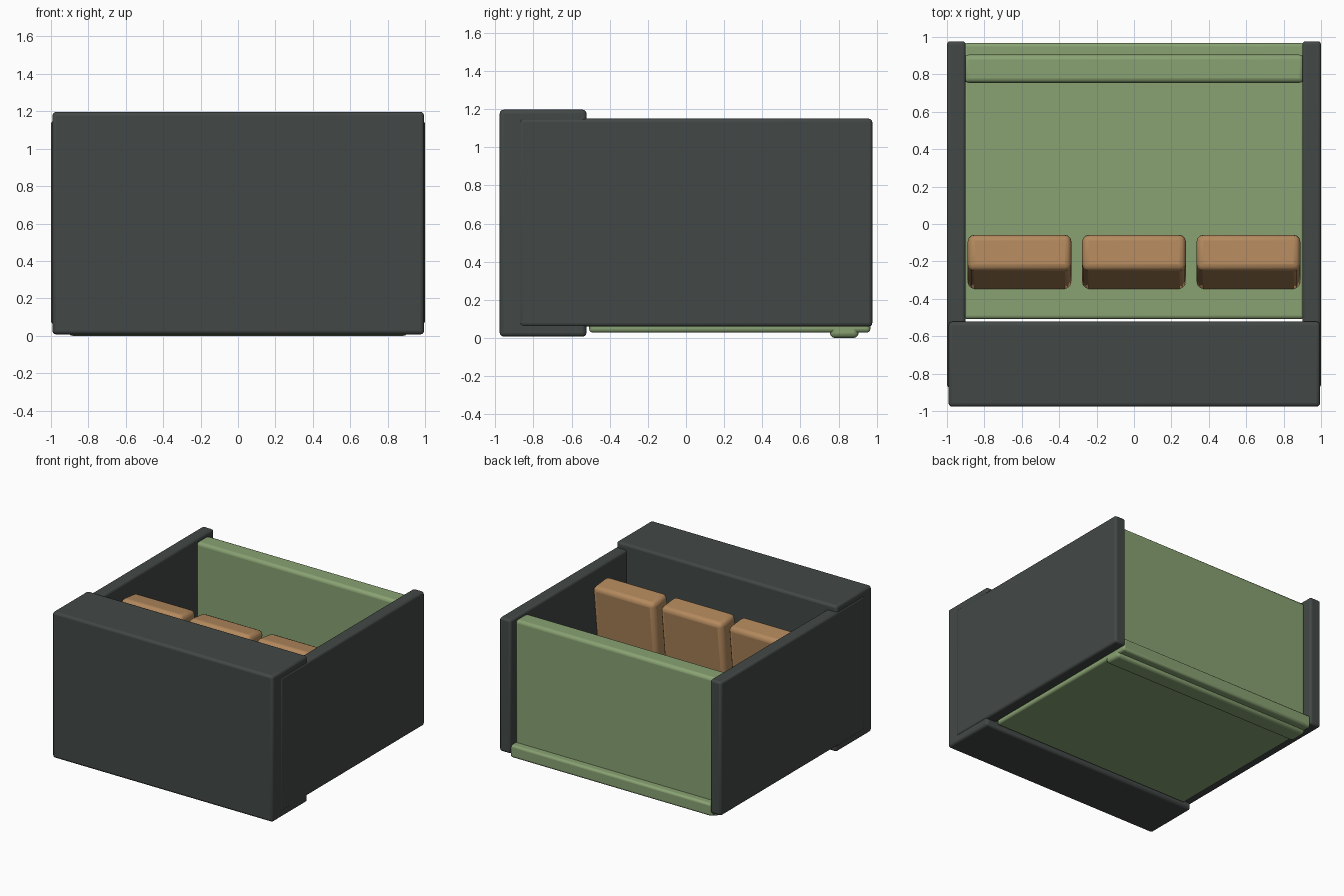
import bpy, math
from mathutils import Matrix, Vector

if "Cube" in bpy.data.objects:
    bpy.data.objects.remove(bpy.data.objects["Cube"])


def material(name, rgb):
    m = bpy.data.materials.new(name)
    m.diffuse_color = (*rgb, 1)
    m.use_nodes = True
    m.node_tree.nodes["Principled BSDF"].inputs["Base Color"].default_value = m.diffuse_color
    return m


charcoal = material("charcoal", (0.055, 0.065, 0.062))
green = material("sage_green", (0.25, 0.36, 0.17))
brown = material("warm_brown", (0.45, 0.25, 0.11))


def rounded_box(name, lo, hi, bevel, mat, lean=0.0):
    """Bevelled box between two corners, optionally leaning about its front bottom edge."""
    lo, hi = Vector(lo), Vector(hi)
    bpy.ops.mesh.primitive_cube_add(size=1)
    ob = bpy.context.object
    ob.name = name
    size = hi - lo
    ob.data.transform(Matrix.Translation((lo + hi) / 2) @ Matrix.Diagonal((*size, 1)))
    if lean:
        pivot = Matrix.Translation((0, lo.y, lo.z))
        ob.data.transform(pivot @ Matrix.Rotation(-lean, 4, 'X') @ pivot.inverted())
    ob.data.materials.append(mat)
    mod = ob.modifiers.new("rounded_edges", 'BEVEL')
    mod.width = bevel
    mod.segments = 3
    bpy.ops.object.shade_smooth_by_angle(angle=math.radians(40))
    return ob


# Thick front block
rounded_box("front_block", (-0.992, -0.977, 0.007), (0.995, -0.522, 1.197), 0.02, charcoal)

# Side walls
for side, x0, x1 in (("left", -1.0, -0.9), ("right", 0.9, 1.0)):
    rounded_box(side + "_wall", (x0, -0.875, 0.06), (x1, 0.977, 1.15), 0.018, charcoal)

# Floor with a lip behind the back panel
rounded_box("floor", (-0.91, -0.508, 0.028), (0.91, 0.967, 0.13), 0.018, green)

# Back panel passing down through the floor
rounded_box("back_panel", (-0.91, 0.755, 0.0), (0.91, 0.905, 1.125), 0.025, green)

# Three leaning backrest cushions
for i, x in enumerate((-0.612, 0.0, 0.612)):
    rounded_box(f"cushion_{i + 1}", (x - 0.277, -0.35, 0.12), (x + 0.277, -0.155, 1.06),
                0.035, brown, lean=math.radians(6.2))
